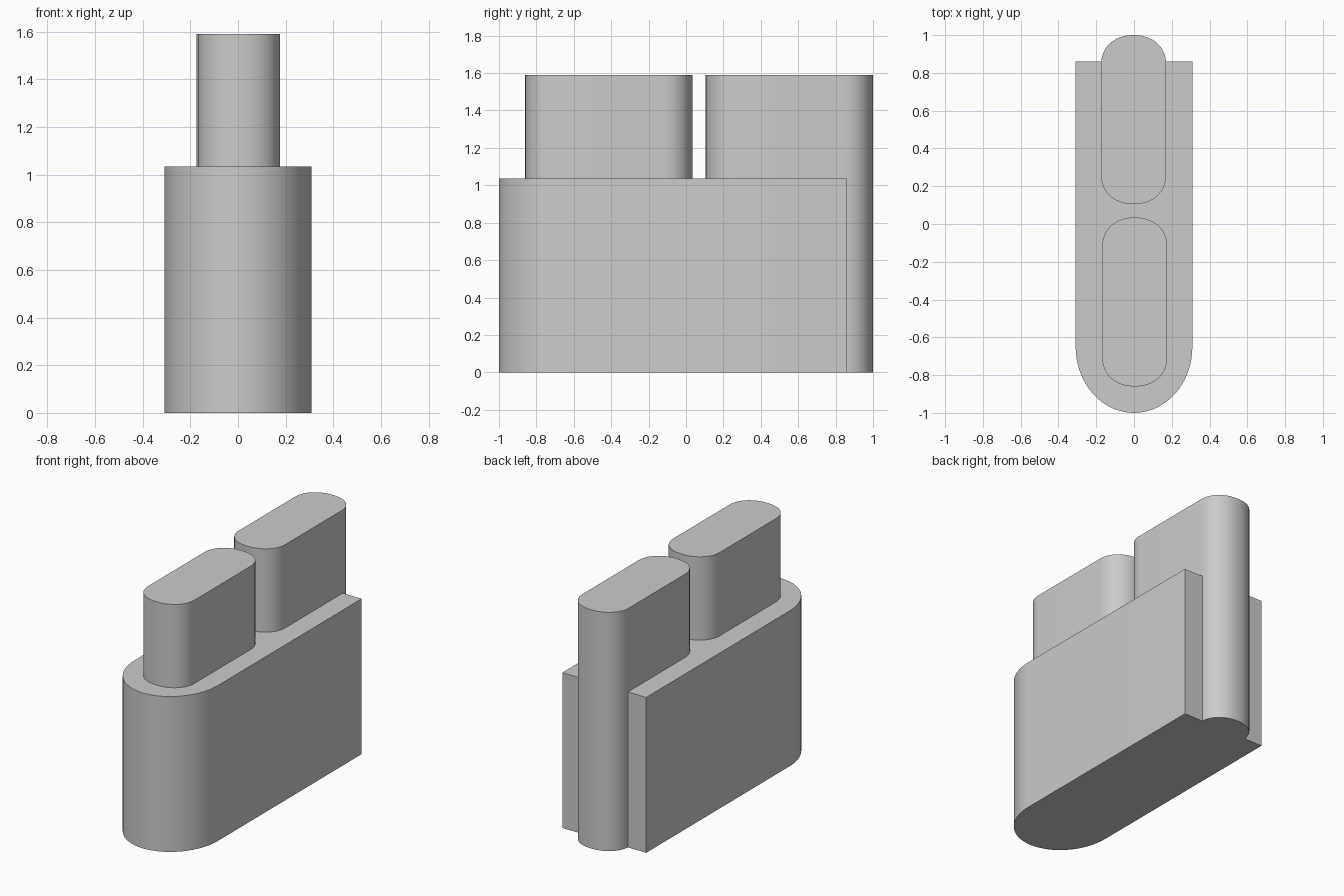
import bpy
import bmesh
import math

cube = bpy.data.objects.get("Cube")
if cube:
    bpy.data.objects.remove(cube, do_unlink=True)

grey = bpy.data.materials.new("plain grey")
grey.use_nodes = True
colour = (0.6, 0.6, 0.6, 1)
grey.diffuse_color = colour
grey.node_tree.nodes["Principled BSDF"].inputs["Base Color"].default_value = colour


def round_end(cx, tip, depth, half_width, power, side, steps=32):
    """Half-oval end of an outline; side is -1 for front, 1 for back."""
    points = []
    for i in range(steps + 1):
        a = math.pi * i / steps
        c, s = math.cos(a), max(math.sin(a), 0)
        x = math.copysign(abs(c) ** (2 / power), c) * half_width
        y = tip - side * depth * (1 - s ** (2 / power))
        points.append((cx + side * x, y))
    return points


def extrude_outline(name, outline, bottom, top):
    """Closed upright prism, smooth round the ends and sharp at the rims."""
    bm = bmesh.new()
    base = bm.faces.new([bm.verts.new((x, y, bottom)) for x, y in outline])
    result = bmesh.ops.extrude_face_region(bm, geom=[base], use_keep_orig=True)
    raised = [v for v in result["geom"] if isinstance(v, bmesh.types.BMVert)]
    bmesh.ops.translate(bm, verts=raised, vec=(0, 0, top - bottom))
    bmesh.ops.recalc_face_normals(bm, faces=bm.faces[:])
    mesh = bpy.data.meshes.new(name)
    bm.to_mesh(mesh)
    bm.free()
    mesh.materials.append(grey)
    obj = bpy.data.objects.new(name, mesh)
    bpy.context.collection.objects.link(obj)
    bpy.ops.object.select_all(action="DESELECT")
    obj.select_set(True)
    bpy.context.view_layer.objects.active = obj
    bpy.ops.object.shade_smooth_by_angle(angle=math.radians(30))
    return obj


def pad(name, cx, front, back, bottom, top):
    outline = (round_end(cx, front, 0.155, 0.172, 2.15, -1)
               + round_end(cx, back, 0.155, 0.172, 2.15, 1))
    return extrude_outline(name, outline, bottom, top)


# Main block: rounded front, square back
HALF, BACK, DECK, TOP = 0.309, 0.86, 1.035, 1.59
block = round_end(0, -1, 0.35, HALF, 2, -1) + [(HALF, BACK), (-HALF, BACK)]
extrude_outline("main_block", block, 0, DECK)

# Short column on the deck, and full-height column through the back
pad("front_column", 0.004, -0.86, 0.035, DECK, TOP)
pad("rear_column", -0.002, 0.105, 1, 0, TOP)
